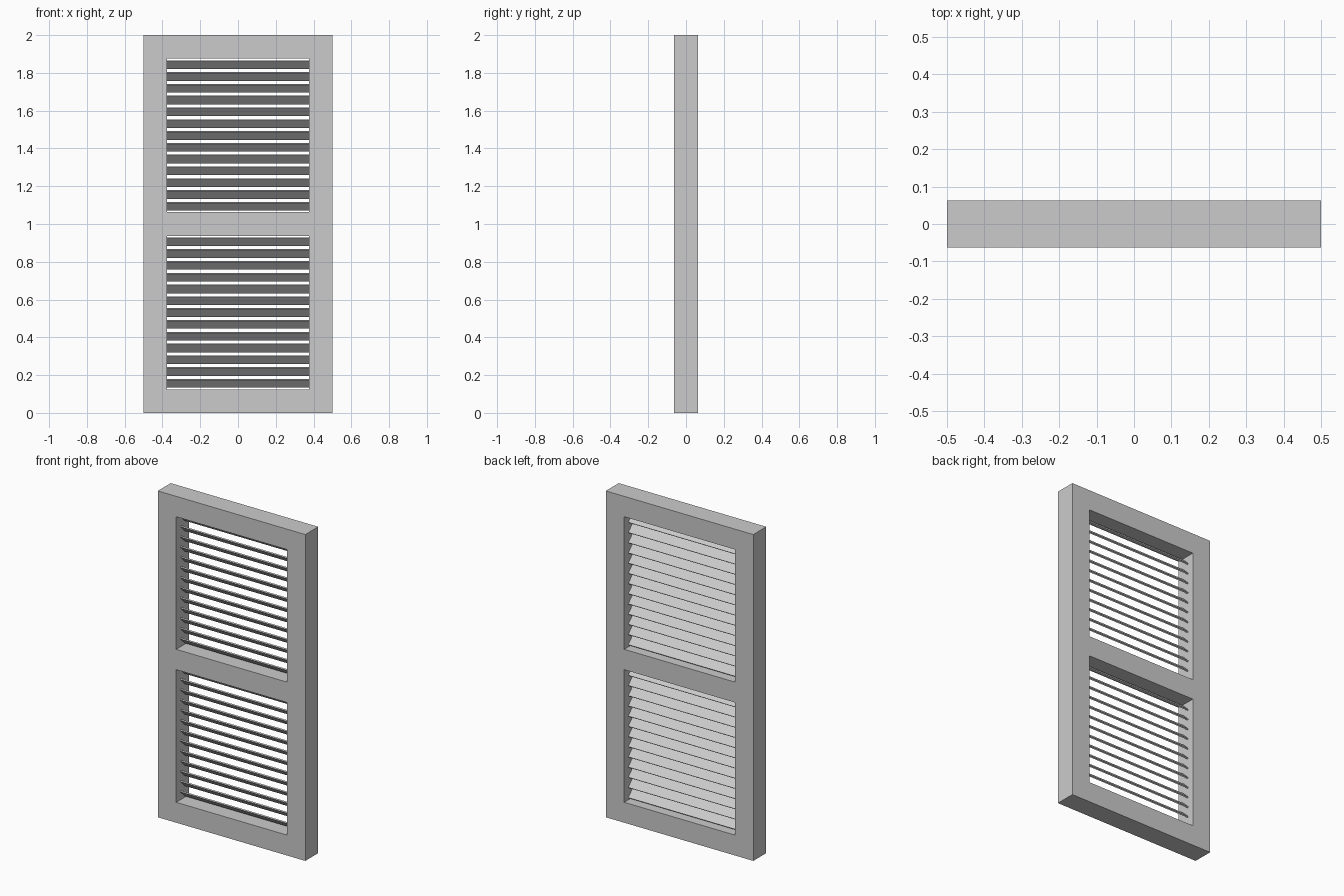
import bpy, math

if "Cube" in bpy.data.objects:
    bpy.data.objects.remove(bpy.data.objects["Cube"])

PITCH = 0.0625      # slat spacing, also half of the frame bar width
BAR = 0.125         # frame bar width and depth
INNER = 0.5 - BAR   # half width of the openings


def box(name, loc, size, tilt=0.0):
    """Box primitive with its size baked in, tilted about x."""
    bpy.ops.mesh.primitive_cube_add(size=1, location=loc)
    ob = bpy.context.object
    ob.name = name
    ob.scale = size
    bpy.ops.object.transform_apply(location=False, rotation=False, scale=True)
    ob.rotation_euler.x = tilt
    return ob


# Frame: solid slab with two window openings cut through
frame = box("frame", (0, 0, 1), (1, BAR, 2))
opening_height = 13 * PITCH
for label, z0 in (("lower", BAR), ("upper", 1 + BAR / 2)):
    cutter = box(f"{label}_opening_cutter", (0, 0, z0 + opening_height / 2),
                 (2 * INNER, 1, opening_height))
    cutter.hide_render = True
    mod = frame.modifiers.new(f"{label}_opening", 'BOOLEAN')
    mod.operation = 'DIFFERENCE'
    mod.solver = 'EXACT'
    mod.object = cutter
    bpy.context.view_layer.objects.active = frame
    bpy.ops.object.modifier_apply(modifier=mod.name)
    bpy.data.objects.remove(cutter)

    # Louvre slats: high at the front, sloping down to the back
    slat = box(f"{label}_slats", (0, 0, z0 + PITCH / 2),
               (2 * INNER, 0.0575, 0.0075), math.radians(-45))
    bpy.ops.object.transform_apply(location=False, rotation=True, scale=False)
    array = slat.modifiers.new("repeat", 'ARRAY')
    array.count = 13
    array.use_relative_offset = False
    array.use_constant_offset = True
    array.constant_offset_displace = (0, 0, PITCH)
